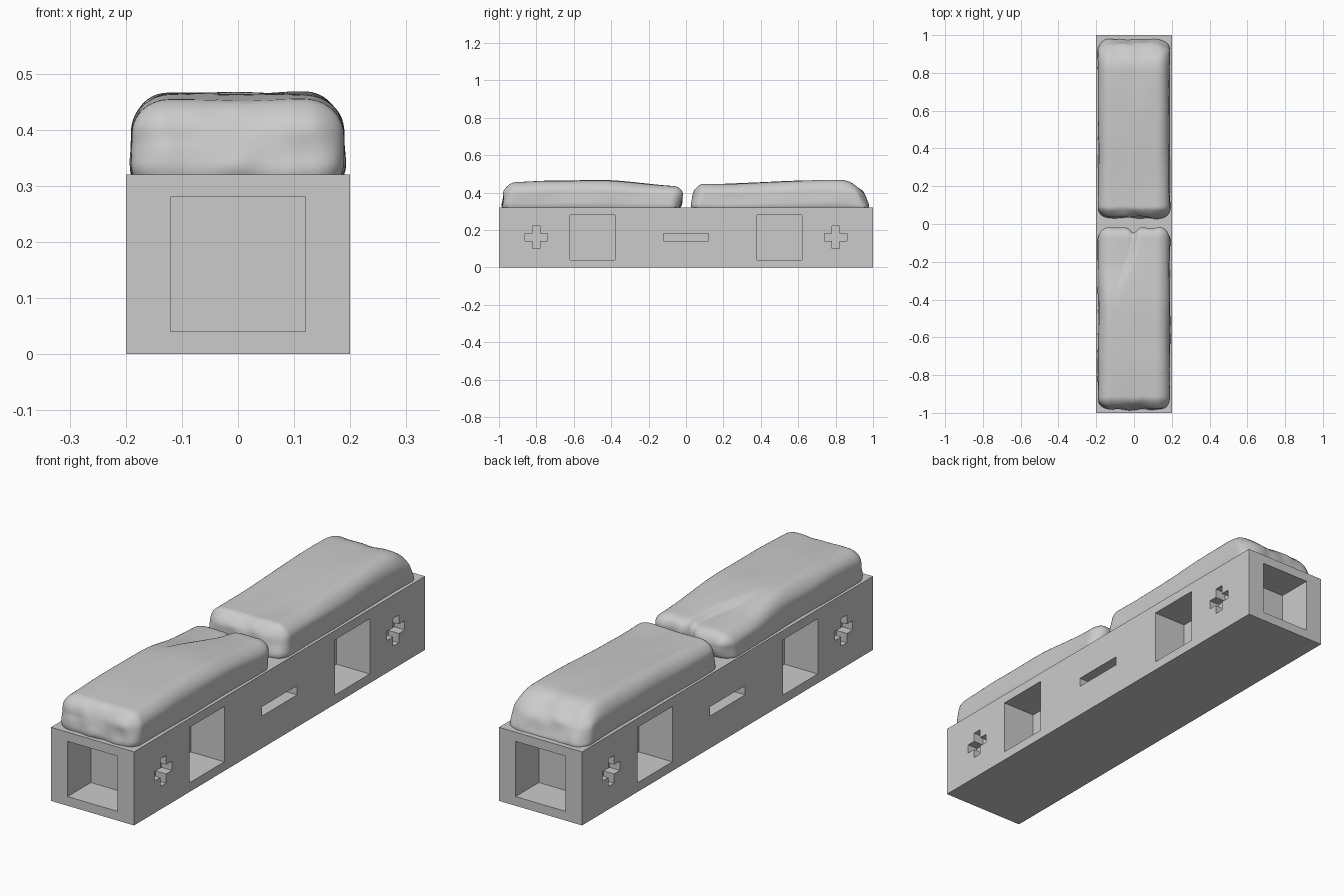
import bpy, bmesh, math
from mathutils import Vector, noise

if "Cube" in bpy.data.objects:
    bpy.data.objects.remove(bpy.data.objects["Cube"])

grey = bpy.data.materials.new("plain_grey")
grey.diffuse_color = (0.6, 0.6, 0.6, 1)
grey.use_nodes = True
grey.node_tree.nodes["Principled BSDF"].inputs["Base Color"].default_value = grey.diffuse_color


def make_object(name, bm):
    bmesh.ops.recalc_face_normals(bm, faces=bm.faces[:])
    mesh = bpy.data.meshes.new(name)
    bm.to_mesh(mesh)
    bm.free()
    mesh.materials.append(grey)
    ob = bpy.data.objects.new(name, mesh)
    bpy.context.collection.objects.link(ob)
    return ob


def prism(bm, outline, place, d0, d1):
    """Extrude a 2D outline between two depths; place maps (u, v, d) to xyz."""
    a = [bm.verts.new(place(u, v, d0)) for u, v in outline]
    b = [bm.verts.new(place(u, v, d1)) for u, v in outline]
    bm.faces.new(a)
    bm.faces.new(b[::-1])
    n = len(a)
    for i in range(n):
        bm.faces.new((a[i], a[(i + 1) % n], b[(i + 1) % n], b[i]))


def rect(u, v, hu, hv):
    return [(u - hu, v - hv), (u + hu, v - hv), (u + hu, v + hv), (u - hu, v + hv)]


def plus(u, v, a=0.06, b=0.02):
    pts = []
    for k in range(4):
        c, s = round(math.cos(k * math.pi / 2)), round(math.sin(k * math.pi / 2))
        for p, q in ((b, b), (b, a), (-b, a)):
            pts.append((u + p * c - q * s, v + p * s + q * c))
    return pts


# Barrier block
bm = bmesh.new()
prism(bm, rect(0, 0.16, 0.2, 0.16), lambda u, v, d: (u, d, v), -1, 1)
block = make_object("barrier_block", bm)

# Recesses on both long sides and both ends
bm = bmesh.new()
for s in (-1, 1):
    side = lambda u, v, d: (s * d, u, v)
    end = lambda u, v, d: (u, s * d, v)
    for t in (-1, 1):
        prism(bm, rect(t * 0.5, 0.16, 0.12, 0.12), side, 0.04, 0.25)
        prism(bm, plus(t * 0.8, 0.16), side, 0.15, 0.25)
    prism(bm, rect(0, 0.16, 0.12, 0.02), side, 0.15, 0.25)
    prism(bm, rect(0, 0.16, 0.12, 0.12), end, 0.84, 1.05)
cutter = make_object("recess_cutter", bm)
cutter.hide_render = True
mod = block.modifiers.new("recesses", 'BOOLEAN')
mod.operation = 'DIFFERENCE'
mod.solver = 'EXACT'
mod.object = cutter
bpy.context.view_layer.objects.active = block
bpy.ops.object.modifier_apply(modifier=mod.name)
bpy.data.objects.remove(cutter, do_unlink=True)


def step(a, b, x):
    t = min(1, max(0, (x - a) / (b - a)))
    return t * t * (3 - 2 * t)


def bag(name, y0, y1, z0, top, deform):
    """Lumpy rounded box; top(y) gives the height of its upper face."""
    bm = bmesh.new()
    bmesh.ops.create_cube(bm, size=2)
    bmesh.ops.subdivide_edges(bm, edges=bm.edges[:], cuts=45, use_grid_fill=True)
    half = Vector((0.192, (y1 - y0) / 2, 0.09))
    r = 0.062
    for v in bm.verts:
        # crowd points towards the edges, then round them
        p = Vector([h * math.sin(c * math.pi / 2) for c, h in zip(v.co, half)])
        core = Vector([max(-h + r, min(h - r, c)) for c, h in zip(p, half)])
        p = core + (p - core).normalized() * r
        up = (p.z + half.z) / (2 * half.z)
        y = p.y + (y0 + y1) / 2
        x = p.x * (1 - 0.05 * up * up)
        z = z0 + up * (top(y) - z0)
        x, y, z = deform(x, y, z, up)
        # cloth lumps
        q = Vector((x * 9, y * 4, z * 12))
        x += 0.005 * noise.noise(q)
        y += 0.008 * noise.noise(Vector((x * 16, y * 3, z * 16 + 7)))
        z += 0.005 * up * noise.noise(q + Vector((3, 9, 5)))
        v.co = (max(-0.199, min(0.199, x)), max(-0.998, min(0.998, y)), z)
    ob = make_object(name, bm)
    for f in ob.data.polygons:
        f.use_smooth = True


# Front bag: two folded lobes at its inner end
def front_deform(x, y, z, up):
    k = step(-0.45, -0.2, y)
    seam = -0.1 + 0.1 * step(-0.42, -0.05, y)
    side = step(seam - 0.03, seam + 0.015, x)
    z -= 0.016 * k * (1 - side) * up
    z -= 0.014 * k * math.exp(-((x - seam) / 0.014) ** 2) * up
    y -= 0.03 * step(-0.1, -0.01, y) * math.exp(-((x - seam) / 0.02) ** 2)
    y -= 0.03 * step(-0.12, -0.01, y) * (1 - up)
    y += 0.025 * step(-0.88, -0.99, y) * up
    return x, y, z


bag("front_sandbag", -0.99, -0.008, 0.285,
    lambda y: 0.464 - 0.012 * step(-0.7, -0.97, y) - 0.03 * step(-0.45, 0, y),
    front_deform)


# Back bag: sloping outer end
def back_deform(x, y, z, up):
    y -= 0.05 * step(0.85, 0.99, y) * up
    y += 0.03 * step(0.12, 0.02, y) * up
    return x, y, z


bag("back_sandbag", 0.02, 0.992, 0.285,
    lambda y: 0.445 + 0.02 * step(0.1, 0.75, y) - 0.035 * step(0.82, 0.98, y),
    back_deform)
